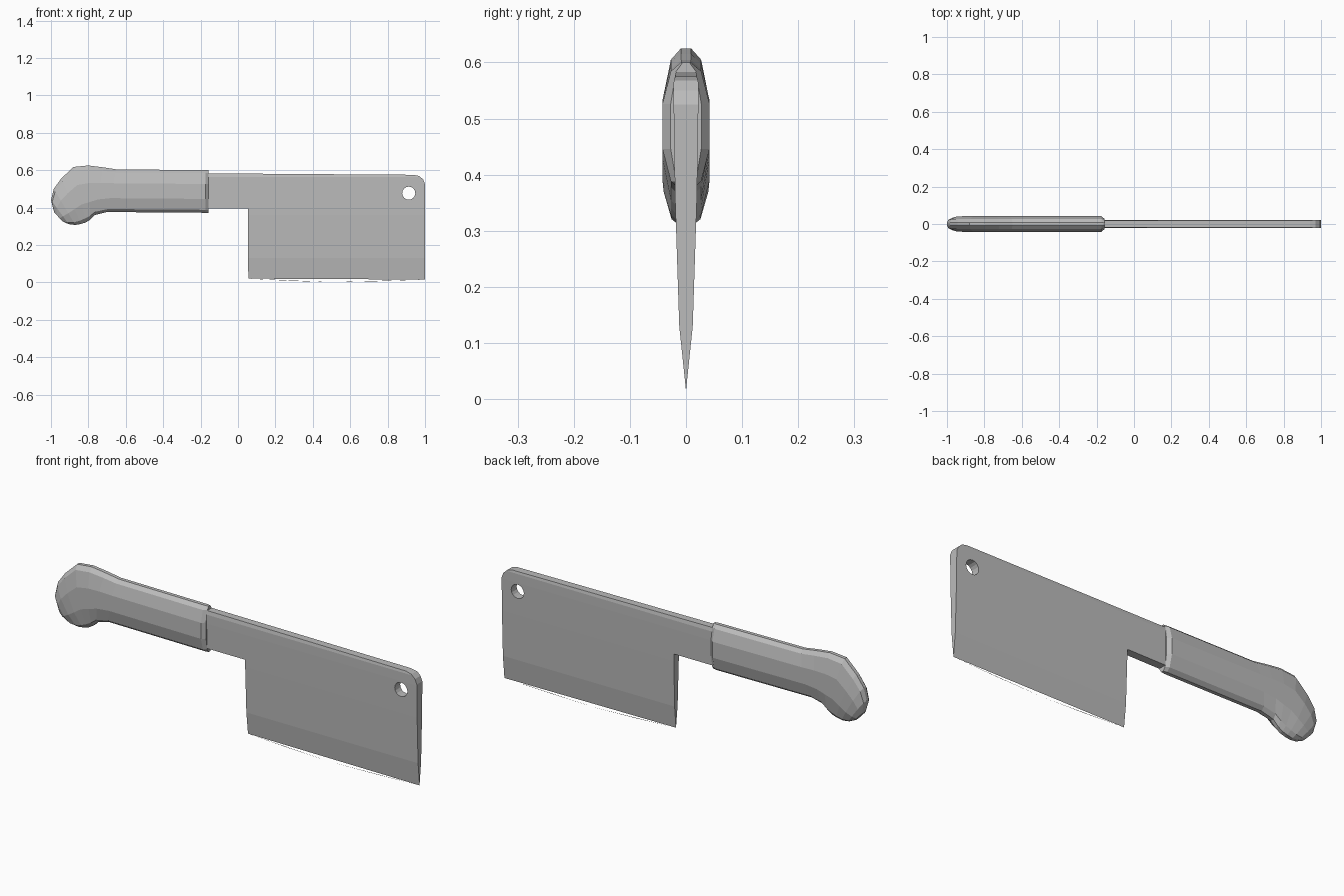
import bpy, bmesh
from mathutils import Vector

cube = bpy.data.objects.get("Cube")
if cube:
    bpy.data.objects.remove(cube, do_unlink=True)

# One plain grey for the whole tool
grey = bpy.data.materials.new("plain grey")
grey.use_nodes = True
grey.diffuse_color = (0.5, 0.5, 0.5, 1)
grey.node_tree.nodes["Principled BSDF"].inputs["Base Color"].default_value = (0.5, 0.5, 0.5, 1)


def finish(bm, name):
    bmesh.ops.recalc_face_normals(bm, faces=bm.faces)
    mesh = bpy.data.meshes.new(name)
    bm.to_mesh(mesh)
    bm.free()
    mesh.materials.append(grey)
    obj = bpy.data.objects.new(name, mesh)
    bpy.context.collection.objects.link(obj)
    return obj


def half_thickness(z):
    """Blade half thickness, stepping from the cutting edge up to the spine."""
    steps = [(0.03, 0), (0.13, 0.012), (0.36, 0.0195), (0.52, 0.022), (0.564, 0.022), (0.58, 0.018)]
    if z <= steps[0][0]:
        return 0
    for (z0, t0), (z1, t1) in zip(steps, steps[1:]):
        if z <= z1:
            return t0 + (t1 - t0) * (z - z0) / (z1 - z0)
    return steps[-1][1]


# Blade with tang: extruded outline, cut into bands and tapered to the edge
outline = [(-0.2, 0.395), (0.053, 0.395), (0.055, 0.02), (0.28, 0.008), (0.5, 0.001), (0.75, 0.006),
           (1, 0.015), (1, 0.525), (0.99, 0.55), (0.97, 0.568), (0.94, 0.575), (-0.2, 0.583)]
bm = bmesh.new()
face = bm.faces.new([bm.verts.new((x, -0.02, z)) for x, z in outline])
side = bmesh.ops.extrude_face_region(bm, geom=[face])["geom"]
bmesh.ops.translate(bm, vec=(0, 0.04, 0), verts=[v for v in side if isinstance(v, bmesh.types.BMVert)])
for z in (0.13, 0.36, 0.52, 0.564):
    bmesh.ops.bisect_plane(bm, geom=bm.verts[:] + bm.edges[:] + bm.faces[:],
                           plane_co=(0, 0, z), plane_no=(0, 0, 1))
for v in bm.verts:
    v.co.y = half_thickness(v.co.z) * (1 if v.co.y > 0 else -1)
bmesh.ops.remove_doubles(bm, verts=bm.verts, dist=0.0005)
blade = finish(bm, "blade")

# Hanging hole near the top corner
bpy.ops.mesh.primitive_cylinder_add(vertices=16, radius=0.035, depth=0.2,
                                    location=(0.913, 0, 0.477), rotation=(1.5708, 0, 0))
cutter = bpy.context.object
cutter.name = "hole_cutter"
cutter.hide_render = True
mod = blade.modifiers.new("hanging_hole", "BOOLEAN")
mod.operation = "DIFFERENCE"
mod.solver = "EXACT"
mod.object = cutter
bpy.context.view_layer.objects.active = blade
bpy.ops.object.modifier_apply(modifier=mod.name)
bpy.data.objects.remove(cutter, do_unlink=True)

# Handle: faceted sections (top x, z, bottom x, z, width) lofted round to the pommel
sections = [(-0.157, 0.6, -0.157, 0.372, 0.65), (-0.175, 0.6, -0.175, 0.372, 1),
            (-0.65, 0.604, -0.7, 0.376, 1), (-0.72, 0.615, -0.765, 0.36, 1),
            (-0.8, 0.625, -0.79, 0.335, 1), (-0.88, 0.617, -0.815, 0.32, 1),
            (-0.945, 0.555, -0.84, 0.312, 1), (-0.985, 0.5, -0.87, 0.307, 0.95),
            (-1, 0.44, -0.905, 0.311, 0.8), (-0.983, 0.375, -0.94, 0.327, 0.5)]
half = [(0.009, 1), (0.027, 0.86), (0.042, 0.35), (0.042, -0.35), (0.027, -0.86), (0.009, -1)]
ring_shape = half + [(-y, t) for y, t in reversed(half)]
bm = bmesh.new()
rings = []
for tx, tz, bx, bz, width in sections:
    top, bottom = Vector((tx, 0, tz)), Vector((bx, 0, bz))
    rings.append([bm.verts.new(bottom.lerp(top, (t + 1) / 2) + Vector((0, y * width, 0)))
                  for y, t in ring_shape])
for a, b in zip(rings, rings[1:]):
    for i in range(len(a)):
        j = (i + 1) % len(a)
        bm.faces.new((a[i], a[j], b[j], b[i]))
bm.faces.new(rings[0])
bm.faces.new(rings[-1])
finish(bm, "handle")
